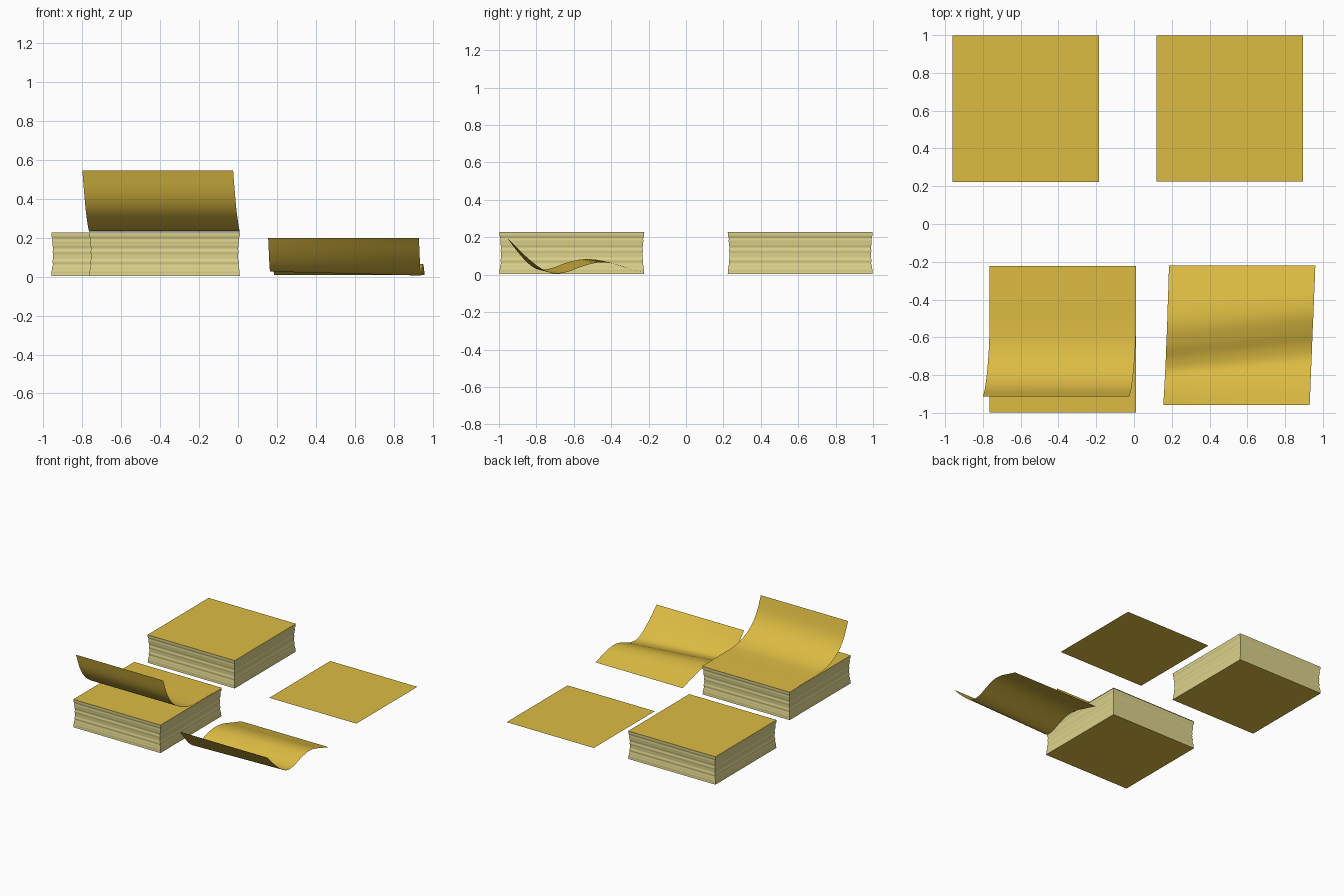
import bpy, bmesh, math

if "Cube" in bpy.data.objects:
    bpy.data.objects.remove(bpy.data.objects["Cube"])

def material(name, rgb):
    m = bpy.data.materials.new(name)
    m.diffuse_color = (*rgb, 1)
    m.use_nodes = True
    m.node_tree.nodes["Principled BSDF"].inputs["Base Color"].default_value = m.diffuse_color
    return m

GOLD = material("golden yellow paper", (0.72, 0.50, 0.055))
PALE = material("pale yellow page edges", (0.72, 0.65, 0.26))
W = 0.775          # side length of a note

def finish(name, bm, mats):
    me = bpy.data.meshes.new(name)
    bm.to_mesh(me)
    bm.free()
    ob = bpy.data.objects.new(name, me)
    bpy.context.collection.objects.link(ob)
    for m in mats:
        me.materials.append(m)
    bpy.ops.object.select_all(action='DESELECT')
    ob.select_set(True)
    bpy.context.view_layer.objects.active = ob
    bpy.ops.object.shade_smooth_by_angle(angle=math.radians(50))
    return ob

# pad of notes: stacked square rings, pinched in the middle with uneven page ripples
def pad(name, x0, y0, z0=0.004, z1=0.228, n=44):
    bm = bmesh.new()
    rings = []
    for i in range(n + 1):
        t = i / n
        e = math.sin(math.pi * t)
        d = 0.009 * e + min(1, 3 * e) * (0.0012 * math.sin(31 * t + 0.6) + 0.0009 * math.sin(53 * t))
        z = z0 + (z1 - z0) * t
        rings.append([bm.verts.new(p) for p in (
            (x0 + d, y0 + d, z), (x0 + W - d, y0 + d, z),
            (x0 + W - d, y0 + W - d, z), (x0 + d, y0 + W - d, z))])
    for a, b in zip(rings, rings[1:]):
        for k in range(4):
            j = (k + 1) % 4
            bm.faces.new((a[k], a[j], b[j], b[k])).material_index = 1
    bm.faces.new(rings[0][::-1])
    bm.faces.new(rings[-1])
    return finish(name, bm, [GOLD, PALE])

# smooth curve through profile points
def spline(pts, steps=6):
    p = [pts[0]] + pts + [pts[-1]]
    out = []
    for i in range(1, len(p) - 2):
        a, b, c, d = p[i - 1:i + 3]
        for s in range(steps):
            t = s / steps
            out.append(tuple(0.5 * (2 * b[k] + (c[k] - a[k]) * t
                       + (2 * a[k] - 5 * b[k] + 4 * c[k] - d[k]) * t * t
                       + (3 * b[k] - a[k] - 3 * c[k] + d[k]) * t ** 3) for k in range(len(b))))
    return out + [pts[-1]]

# single sheet: profile rows of (x start, y, z), bent across x by a rule
def sheet(name, rows, bend=None, nx=8):
    bm = bmesh.new()
    grid = []
    for r, (x, y, z) in enumerate(rows):
        v = r / (len(rows) - 1)
        line = []
        for i in range(nx + 1):
            u = i / nx
            dy, dz = bend(u, v) if bend else (0, 0)
            line.append(bm.verts.new((x + W * u, y + dy, z + dz)))
        grid.append(line)
    for a, b in zip(grid, grid[1:]):
        for i in range(nx):
            bm.faces.new((a[i], b[i], b[i + 1], a[i + 1]))
    return finish(name, bm, [GOLD])

pad("back_pad", -0.96, 0.223)
pad("front_pad", -0.765, -0.998)

# loose flat note
sheet("flat_note", [(0.12, 0.998, 0.01), (0.12, 0.225, 0.01)], nx=1)

# top note peeling up from the front pad
sheet("peeling_note", spline([
    (-0.765, -0.222, 0.232), (-0.765, -0.40, 0.233), (-0.765, -0.55, 0.234),
    (-0.768, -0.65, 0.243), (-0.774, -0.74, 0.275), (-0.782, -0.82, 0.335),
    (-0.790, -0.875, 0.42), (-0.80, -0.914, 0.545)]), nx=1)

# loose wavy note, its wave running slightly askew
def skew(u, v):
    s = math.sin(math.pi * v)
    return (u - 0.5) * 0.08 * s, (1 - u) * 0.022 * s

sheet("curled_note", spline([
    (0.185, -0.22, 0.008), (0.182, -0.32, 0.034), (0.178, -0.42, 0.060),
    (0.175, -0.51, 0.064), (0.171, -0.60, 0.042), (0.168, -0.68, 0.013),
    (0.165, -0.75, 0.008), (0.162, -0.81, 0.040), (0.159, -0.88, 0.107),
    (0.155, -0.957, 0.198)]), skew)
